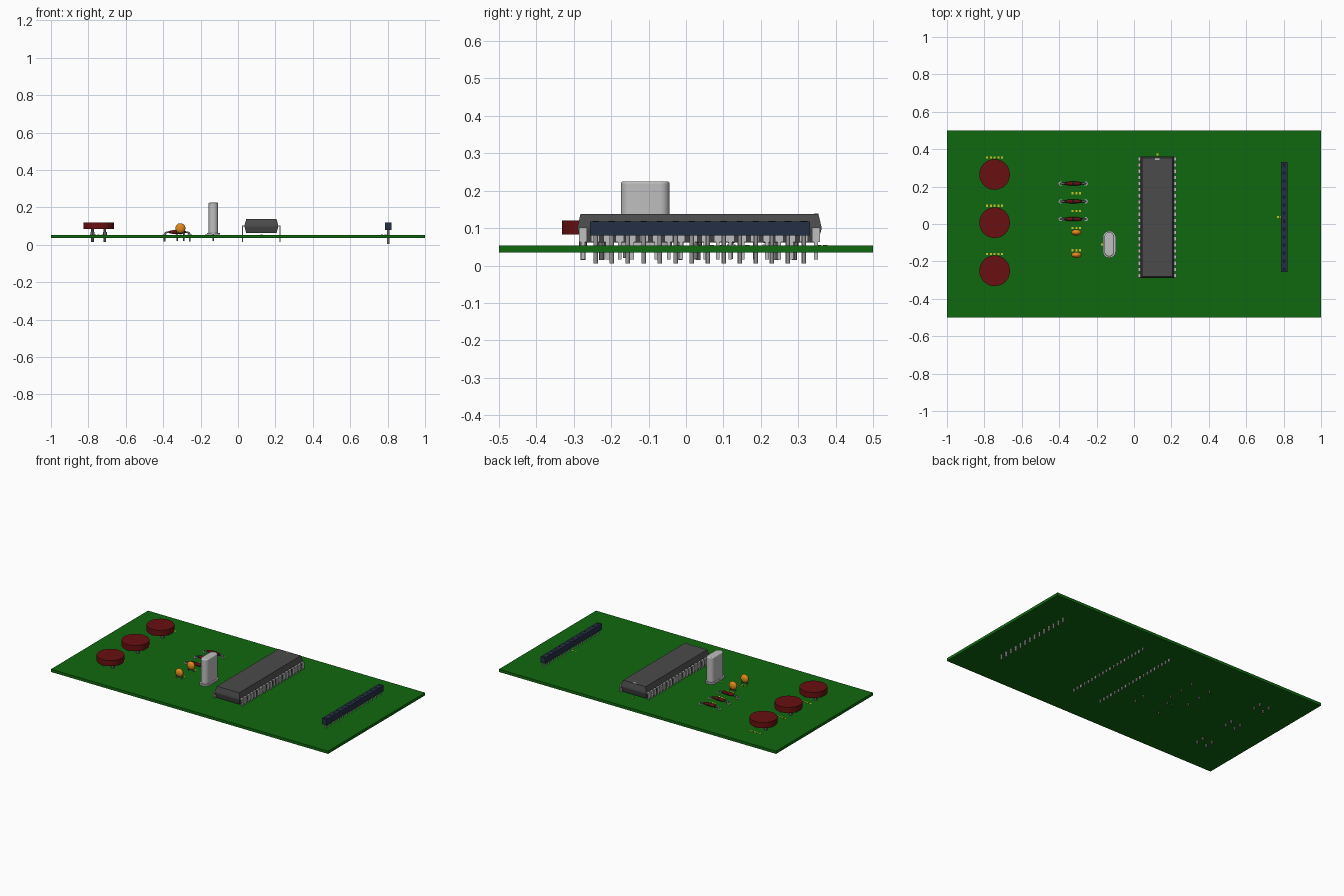
import bpy, bmesh, math
from mathutils import Matrix, Vector

cube = bpy.data.objects.get("Cube")
if cube:
    bpy.data.objects.remove(cube, do_unlink=True)


def material(name, r, g, b):
    m = bpy.data.materials.new(name)
    m.use_nodes = True
    m.diffuse_color = (r, g, b, 1)
    m.node_tree.nodes["Principled BSDF"].inputs["Base Color"].default_value = (r, g, b, 1)
    return m


GREEN = material("board green", 0.005, 0.14, 0.005)
RED = material("dark red", 0.14, 0.005, 0.005)
ORANGE = material("orange", 0.75, 0.25, 0.01)
GREY = material("chip grey", 0.07, 0.07, 0.07)
NAVY = material("navy plastic", 0.018, 0.03, 0.06)
METAL = material("pale metal", 0.52, 0.52, 0.52)
LEAD = material("lead grey", 0.2, 0.2, 0.2)
BLACK = material("black", 0.01, 0.01, 0.01)
YELLOW = material("print yellow", 0.65, 0.55, 0.02)

BOARD_TOP = 0.053


def finish(bm, name, mat, smooth=False):
    bmesh.ops.recalc_face_normals(bm, faces=bm.faces)
    me = bpy.data.meshes.new(name)
    bm.to_mesh(me)
    bm.free()
    me.materials.append(mat)
    ob = bpy.data.objects.new(name, me)
    bpy.context.collection.objects.link(ob)
    if smooth:
        bpy.ops.object.select_all(action='DESELECT')
        ob.select_set(True)
        bpy.context.view_layer.objects.active = ob
        bpy.ops.object.shade_smooth_by_angle(angle=math.radians(40))
    return ob


def add_box(bm, x, y, z):
    """Box from (low, high) pairs."""
    pairs = (x, y, z)
    mid = Vector([(a + b) / 2 for a, b in pairs])
    size = [b - a for a, b in pairs]
    bmesh.ops.create_cube(bm, size=1, matrix=Matrix.Translation(mid) @ Matrix.Diagonal(size + [1]))


def add_pin(bm, x, y, z, r, sides=8):
    bmesh.ops.create_cone(bm, cap_ends=True, segments=sides, radius1=r, radius2=r,
                          depth=z[1] - z[0], matrix=Matrix.Translation((x, y, sum(z) / 2)))


def box(name, mat, x, y, z):
    bm = bmesh.new()
    add_box(bm, x, y, z)
    return finish(bm, name, mat)


def stadium(bm, x, y, half_x, half_y, z):
    """Upright block with rounded ends along y."""
    ring = []
    for i in range(26):
        a = math.pi * (i % 13) / 12 + (math.pi if i > 12 else 0)
        end = (half_y - half_x) * (1 if i < 13 else -1)
        ring.append(bm.verts.new((x + half_x * math.cos(a), y + end + half_x * math.sin(a), z[0])))
    face = bm.faces.new(ring)
    up = bmesh.ops.extrude_face_region(bm, geom=[face])["geom"]
    bmesh.ops.translate(bm, vec=(0, 0, z[1] - z[0]),
                        verts=[v for v in up if isinstance(v, bmesh.types.BMVert)])


def wire(name, mat, points, r):
    cu = bpy.data.curves.new(name, 'CURVE')
    cu.dimensions = '3D'
    cu.bevel_depth = r
    cu.bevel_resolution = 2
    cu.use_fill_caps = True
    sp = cu.splines.new('POLY')
    sp.points.add(len(points) - 1)
    for p, co in zip(sp.points, points):
        p.co = (*co, 1)
    cu.materials.append(mat)
    ob = bpy.data.objects.new(name, cu)
    bpy.context.collection.objects.link(ob)


# Circuit board
box("board", GREEN, (-1, 1), (-0.5, 0.5), (0.035, BOARD_TOP))

# Large chip: six-sided section swept along y, with tapered ends
CX, CY = 0.125, 0.036
bm = bmesh.new()
levels = [(0.062, 0.081, 0.316), (0.096, 0.09, 0.326), (0.104, 0.09, 0.326), (0.138, 0.081, 0.318)]
rings = [[bm.verts.new((CX + sx * hx, CY + sy * hy, z))
          for sx, sy in ((-1, -1), (1, -1), (1, 1), (-1, 1))] for z, hx, hy in levels]
for low, high in zip(rings, rings[1:]):
    for i in range(4):
        j = (i + 1) % 4
        bm.faces.new((low[i], low[j], high[j], high[i]))
bm.faces.new(rings[0])
bm.faces.new(rings[-1])
finish(bm, "chip_body", GREY)
box("chip_notch", METAL, (CX - 0.012, CX + 0.012), (CY + 0.306, CY + 0.318), (0.137, 0.139))

# Chip legs: shoulder, wide blade, narrow tip
bm = bmesh.new()
for side in (-1, 1):
    for i in range(20):
        y = CY + (i - 9.5) * 0.0328
        x = CX + side * 0.1

        def slab(x0, x1, w, z):
            add_box(bm, tuple(sorted((x0, x1))), (y - w, y + w), z)
        slab(CX + side * 0.085, x + side * 0.003, 0.011, (0.097, 0.102))
        slab(x - side * 0.003, x + side * 0.003, 0.011, (0.063, 0.099))
        slab(x - side * 0.003, x + side * 0.003, 0.005, (0.016, 0.064))
finish(bm, "chip_legs", METAL)

# Header strip with its contacts
HX, HY = 0.803, 0.037
box("header_strip", NAVY, (HX - 0.017, HX + 0.017), (HY - 0.294, HY + 0.294), (0.08, 0.118))
pins, holes = bmesh.new(), bmesh.new()
for i in range(14):
    y = HY + (i - 6.5) * 0.0428
    add_pin(pins, HX, y, (0.005, 0.085), 0.006)
    add_box(holes, (HX - 0.007, HX + 0.007), (y - 0.009, y + 0.009), (0.117, 0.1185))
finish(pins, "header_pins", METAL, True)
finish(holes, "header_sockets", BLACK)

# Crystal can with base flange and two leads
KX, KY = -0.132, -0.109
bm = bmesh.new()
stadium(bm, KX, KY, 0.026, 0.065, (0.06, 0.225))
can = finish(bm, "crystal_can", METAL, True)
bevel = can.modifiers.new("soft_rim", 'BEVEL')
bevel.width = 0.006
bevel.segments = 3
bevel.limit_method = 'ANGLE'
bm = bmesh.new()
stadium(bm, KX, KY, 0.035, 0.072, (0.054, 0.064))
finish(bm, "crystal_flange", METAL, True)
bm = bmesh.new()
for s in (-1, 1):
    add_pin(bm, KX, KY + s * 0.035, (0.02, 0.06), 0.005)
finish(bm, "crystal_leads", LEAD, True)

# Three round buttons on four pins each
for n, y in enumerate((0.265, 0.007, -0.25), 1):
    bm = bmesh.new()
    add_pin(bm, -0.745, y, (0.083, 0.12), 0.082, 48)
    finish(bm, f"round_button_{n}", RED, True)
    bm = bmesh.new()
    for sx in (-1, 1):
        for sy in (-1, 1):
            px, py = -0.745 + sx * 0.033, y + sy * 0.025
            add_pin(bm, px, py, (0.015, 0.085), 0.007)
            add_pin(bm, px, py, (0.05, 0.068), 0.011)
    finish(bm, f"button_pins_{n}", LEAD, True)

# Two small orange capacitors with leads
for n, y in enumerate((-0.045, -0.165), 1):
    bm = bmesh.new()
    bmesh.ops.create_uvsphere(bm, u_segments=24, v_segments=14, radius=0.027,
                              matrix=Matrix.Translation((-0.308, y, 0.088)) @ Matrix.Diagonal((1, 0.6, 1, 1)))
    finish(bm, f"capacitor_{n}", ORANGE, True)
    for s, side in ((-1, "right"), (1, "left")):
        x = -0.308 + s * 0.018
        wire(f"capacitor_{n}_{side}_lead", LEAD,
             [(-0.308 + s * 0.01, y, 0.075), (x, y, 0.062), (x, y, 0.02)], 0.004)

# Three banded resistors on arched leads
RX = -0.325
for n, y in enumerate((0.216, 0.121, 0.026), 1):
    arch = [(RX - 0.067, y, 0.018)]
    for i in range(9):
        a = math.pi * (1 - i / 8)
        shift = 0.05 if i > 4 else -0.05 if i < 4 else 0
        arch.append((RX + shift + 0.017 * math.cos(a), y, 0.051 + 0.017 * math.sin(a)))
    arch.append((RX + 0.067, y, 0.018))
    wire(f"resistor_{n}_lead", LEAD, arch, 0.005)
    bm = bmesh.new()
    turn = Matrix.Translation((RX, y, 0.068)) @ Matrix.Rotation(math.pi / 2, 4, 'Y')
    bmesh.ops.create_uvsphere(bm, u_segments=16, v_segments=24, radius=1,
                              matrix=turn @ Matrix.Diagonal((0.011, 0.011, 0.05, 1)))
    body = finish(bm, f"resistor_{n}_body", RED, True)
    body.data.materials.append(BLACK)
    for p in body.data.polygons:
        if abs(p.center.x - RX) > 0.035 or abs(p.center.x - RX) < 0.008:
            p.material_index = 1
    bm = bmesh.new()
    for s in (-1, 1):
        add_pin(bm, RX + s * 0.067, y, (0.05, 0.056), 0.011, 12)
    finish(bm, f"resistor_{n}_pads", METAL)

# Small printed marks beside the parts
bm = bmesh.new()
marks = [(-0.745, 0.355, 5), (-0.745, 0.097, 5), (-0.745, -0.16, 5), (-0.308, 0.164, 3),
         (-0.308, 0.069, 3), (-0.308, -0.022, 3), (-0.308, -0.14, 3),
         (-0.172, -0.109, 1), (0.125, 0.372, 1), (0.779, 0.037, 2)]
for x, y, count in marks:
    for i in range(count):
        mx = x + (i - (count - 1) / 2) * 0.02
        add_box(bm, (mx - 0.005, mx + 0.005), (y - 0.006, y + 0.006), (0.0525, 0.0545))
finish(bm, "printed_marks", YELLOW)
